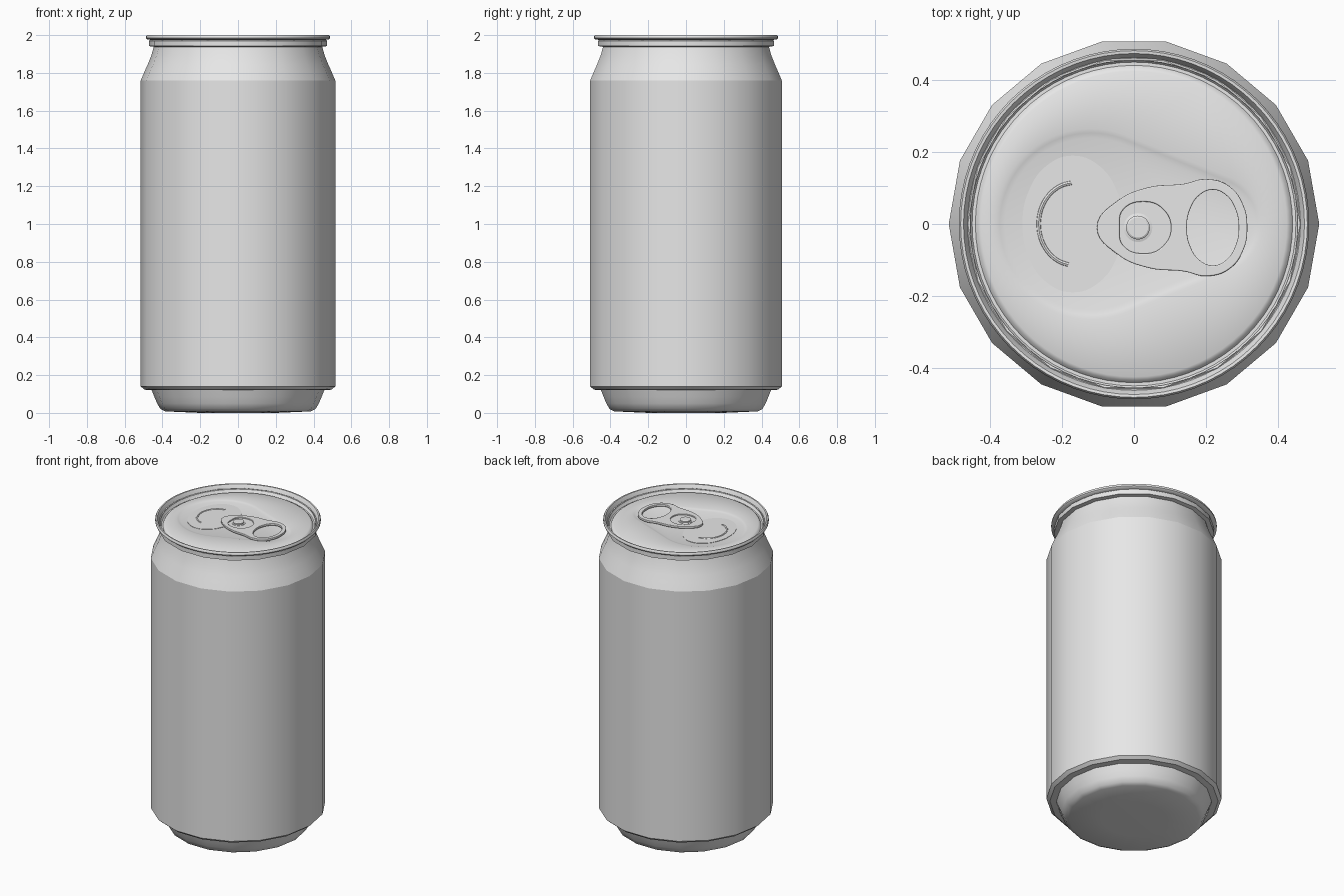
import bpy
import bmesh
from math import cos, sin, pi, radians

if "Cube" in bpy.data.objects:
    bpy.data.objects.remove(bpy.data.objects["Cube"], do_unlink=True)

grey = bpy.data.materials.new("plain grey")
grey.use_nodes = True
grey.diffuse_color = (0.8, 0.8, 0.8, 1)
grey.node_tree.nodes["Principled BSDF"].inputs["Base Color"].default_value = (0.8, 0.8, 0.8, 1)


def smooth(ob, angle):
    bpy.ops.object.select_all(action='DESELECT')
    ob.select_set(True)
    bpy.context.view_layer.objects.active = ob
    bpy.ops.object.shade_smooth_by_angle(angle=radians(angle))


def circle(r, z, n):
    return [(r * cos(2 * pi * i / n), r * sin(2 * pi * i / n), z) for i in range(n)]


def loft(name, loops, cap_start=False, cap_end=False, angle=30):
    """Skin a list of point loops, optionally closing the ends."""
    bm = bmesh.new()
    rings = [[bm.verts.new(p) for p in loop] for loop in loops]
    n = len(rings[0])
    for a, b in zip(rings, rings[1:]):
        for i in range(n):
            j = (i + 1) % n
            bm.faces.new((a[i], a[j], b[j], b[i]))
    if cap_start:
        bm.faces.new(rings[0][::-1])
    if cap_end:
        bm.faces.new(rings[-1])
    me = bpy.data.meshes.new(name)
    bm.to_mesh(me)
    bm.free()
    me.materials.append(grey)
    ob = bpy.data.objects.new(name, me)
    bpy.context.collection.objects.link(ob)
    smooth(ob, angle)
    return ob


def lathe(name, profile, n, **kw):
    return loft(name, [circle(r, z, n) for r, z in profile], **kw)


def curve_part(name, outlines, loc, half_height=0.0, bevel=0.0, flat=True):
    """Filled plate (later outlines are holes) or a round bead, turned into a mesh."""
    cu = bpy.data.curves.new(name, 'CURVE')
    cu.dimensions = '2D' if flat else '3D'
    cu.fill_mode = 'BOTH' if flat else 'FULL'
    cu.extrude, cu.bevel_depth, cu.bevel_resolution = half_height, bevel, 2
    cu.offset = -bevel if flat else 0
    cu.resolution_u = 6
    for pts in outlines:
        sp = cu.splines.new('BEZIER')
        sp.bezier_points.add(len(pts) - 1)
        for bp, (x, y) in zip(sp.bezier_points, pts):
            bp.co = (x, y, 0)
            bp.handle_left_type = bp.handle_right_type = 'AUTO'
        sp.use_cyclic_u = flat
    cu.materials.append(grey)
    ob = bpy.data.objects.new(name, cu)
    ob.location = loc
    bpy.context.collection.objects.link(ob)
    bpy.ops.object.select_all(action='DESELECT')
    ob.select_set(True)
    bpy.context.view_layer.objects.active = ob
    bpy.ops.object.convert(target='MESH')
    smooth(bpy.context.object, 35)
    return bpy.context.object


def mirrored(half):
    """Close a half outline whose first and last points lie on the x axis."""
    return half + [(x, -y) for x, y in half[-2:0:-1]]


def ellipse(cx, rx, ry, start=0, end=360, steps=12):
    return [(cx + rx * cos(radians(start + (end - start) * i / steps)),
             ry * sin(radians(start + (end - start) * i / steps))) for i in range(steps)]


# Faceted shell of the can
SIDES = 18
lathe("base", [(0.2, 0), (0.385, 0.008), (0.41, 0.02), (0.428, 0.05), (0.443, 0.085),
               (0.457, 0.12)], SIDES, cap_start=True, angle=40)
lathe("bottom_step", [(0.457, 0.12), (0.495, 0.123), (0.515, 0.14)], SIDES)
lathe("body_wall", [(0.515, 0.14), (0.515, 1.76)], SIDES)
lathe("neck", [(0.515, 1.76), (0.496, 1.805), (0.478, 1.845), (0.458, 1.895), (0.446, 1.938)], SIDES)
lathe("collar", [(0.446, 1.938), (0.472, 1.942), (0.472, 1.97), (0.462, 1.978)], SIDES)

# Lid: rolled rim, groove, and panel with a sunken teardrop
N = 72


def teardrop(inset, z):
    c1, r1, c2, r2 = -0.12, 0.265 - inset, 0.215, 0.14 - inset
    pts = []
    for i in range(N):
        t = 2 * pi * i / N
        c, r = max((c1, r1), (c2, r2), key=lambda k: k[0] * cos(t) + k[1])
        pts.append((c + r * cos(t), r * sin(t), z))
    return pts


rim = [(0.455, 1.974), (0.480, 1.977), (0.487, 1.984), (0.487, 1.993), (0.482, 2.0),
       (0.474, 1.999), (0.466, 1.985), (0.458, 1.962), (0.450, 1.953), (0.441, 1.953),
       (0.434, 1.962), (0.425, 1.967)]
loops = [circle(r, z, N) for r, z in rim]
loops += [teardrop(0, 1.968), teardrop(0.012, 1.965), teardrop(0.026, 1.961)]
loft("lid", loops, cap_end=True, angle=40)

# Scored mouth panel with its curved bead
curve_part("mouth_panel", [ellipse(-0.17, 0.14, 0.19)], (0, 0, 1.961), half_height=0.002)
curve_part("mouth_bead", [ellipse(-0.165, 0.10, 0.115, 95, 275)], (0, 0, 1.960),
           bevel=0.007, flat=False)

# Pull tab with finger hole, tongue and rivet
tab = mirrored([(-0.103, 0), (-0.045, 0.075), (0.04, 0.112), (0.14, 0.122), (0.2, 0.135),
                (0.265, 0.115), (0.305, 0.06), (0.315, 0)])
slot = mirrored([(-0.04, 0), (-0.03, 0.05), (0.03, 0.072), (0.08, 0.052), (0.103, 0)])
finger_hole = ellipse(0.219, 0.072, 0.105)
curve_part("pull_tab", [tab, slot, finger_hole], (0, -0.01, 1.974), half_height=0.004, bevel=0.003)
curve_part("tab_tongue", [slot], (0, -0.01, 1.970), half_height=0.004)
rivet = lathe("rivet", [(0.04, 1.960), (0.04, 1.976), (0.033, 1.978), (0.033, 1.985), (0.028, 1.988)],
              32, cap_end=True)
rivet.location = (0.011, -0.01, 0)
